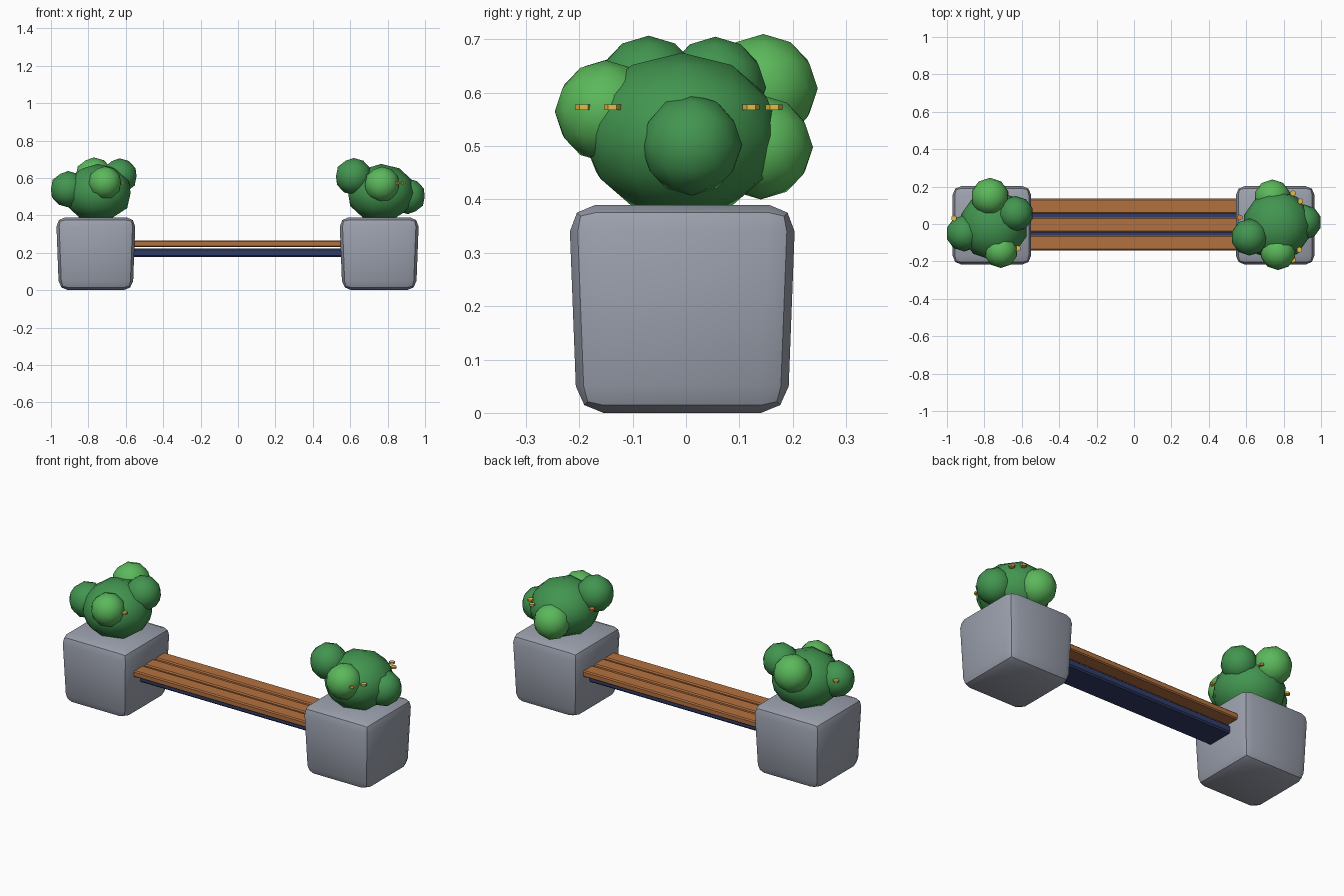
import bpy, bmesh, math

if "Cube" in bpy.data.objects:
    bpy.data.objects.remove(bpy.data.objects["Cube"])


def material(name, rgb):
    m = bpy.data.materials.new(name)
    m.diffuse_color = (*rgb, 1)
    m.use_nodes = True
    m.node_tree.nodes["Principled BSDF"].inputs["Base Color"].default_value = m.diffuse_color
    return m


STONE = material("grey stone", (0.33, 0.355, 0.42))
WOOD = material("warm wood", (0.45, 0.165, 0.05))
NAVY = material("navy metal", (0.03, 0.045, 0.14))
GREEN = material("leaf green", (0.055, 0.30, 0.08))
LIGHT = material("light leaf green", (0.105, 0.48, 0.105))
YELLOW = material("yellow petal", (0.80, 0.50, 0.06))
ORANGE = material("orange petal", (0.70, 0.22, 0.06))


def finish(obj, name, mat):
    obj.name = name
    obj.data.materials.append(mat)
    bpy.ops.object.shade_smooth_by_angle(angle=math.radians(30))
    return obj


def box(name, center, size, mat, bevel, segments=1, taper=1.0):
    """Bevelled box whose bottom is narrowed by taper."""
    bpy.ops.mesh.primitive_cube_add(size=1, location=center)
    obj = bpy.context.object
    for v in obj.data.vertices:
        k = taper if v.co.z < 0 else 1
        v.co = (v.co.x * size[0] * k, v.co.y * size[1] * k, v.co.z * size[2])
    mod = obj.modifiers.new("bevel", 'BEVEL')
    mod.width, mod.segments = bevel, segments
    bpy.ops.object.modifier_apply(modifier=mod.name)
    return finish(obj, name, mat)


def clump(name, center, radii, mat):
    """Low-poly leafy ball."""
    bpy.ops.mesh.primitive_ico_sphere_add(subdivisions=2, radius=1, location=center)
    obj = bpy.context.object
    for v in obj.data.vertices:
        v.co = [c * r for c, r in zip(v.co, radii)]
    return finish(obj, name, mat)


def flower(center, mat):
    bpy.ops.mesh.primitive_cylinder_add(vertices=6, radius=0.016, depth=0.01, location=center)
    finish(bpy.context.object, "flower", mat)


# Planters at both ends, with the main bush in each
for side, x in (("left", -0.76), ("right", 0.755)):
    box(side + "_planter", (x, -0.007, 0.195), (0.425, 0.425, 0.39), STONE, 0.05, 2, 0.93)
    clump(side + "_bush", (x + 0.01, -0.008, 0.52), (0.185, 0.188, 0.155), GREEN)

# Smaller leaf clumps: side, position, radius, colour
for side, pos, r, mat in (
    ("left", (-0.908, -0.05, 0.54), 0.097, GREEN),
    ("left", (-0.633, 0.055, 0.61), 0.095, GREEN),
    ("left", (-0.77, 0.145, 0.608), 0.102, LIGHT),
    ("left", (-0.712, -0.145, 0.573), 0.09, LIGHT),
    ("right", (0.908, 0.01, 0.502), 0.095, GREEN),
    ("right", (0.618, -0.07, 0.608), 0.099, GREEN),
    ("right", (0.74, 0.14, 0.498), 0.098, LIGHT),
    ("right", (0.77, -0.15, 0.565), 0.096, LIGHT),
):
    clump(side + "_leaf_clump", pos, (r, r, r), mat)

# Small flowers ringed around the bushes
for x, y, mat in (
    (0.85, 0.165, YELLOW), (0.89, 0.122, YELLOW), (0.885, -0.138, YELLOW),
    (0.85, -0.192, YELLOW), (0.565, 0.035, ORANGE), (-0.962, 0.03, YELLOW),
    (-0.622, -0.13, YELLOW), (-0.685, 0.165, ORANGE),
):
    flower((x, y, 0.573), mat)

# Seat planks and the beam beneath them
for y in (-0.1, -0.004, 0.095):
    box("seat_plank", (0, y, 0.248), (1.14, 0.081, 0.035), WOOD, 0.006)
box("support_beam", (0, -0.002, 0.2), (1.14, 0.16, 0.044), NAVY, 0.008)
